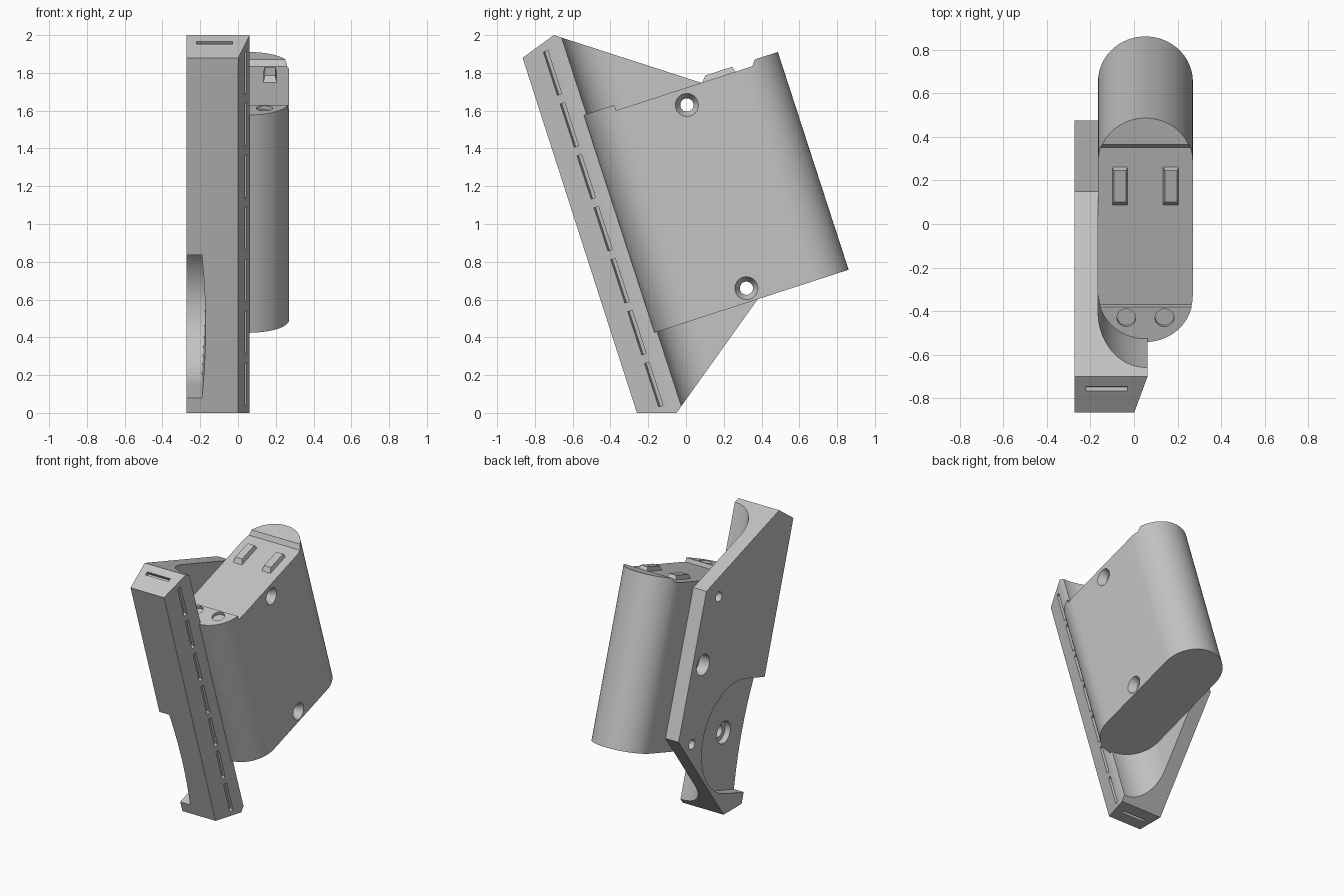
import bpy, bmesh, math
from mathutils import Matrix, Vector

if "Cube" in bpy.data.objects:
    bpy.data.objects.remove(bpy.data.objects["Cube"], do_unlink=True)

# Everything is built upright in (x, w, v), then leaned back about x
TILT = Matrix.Rotation(math.radians(18), 4, 'X')
UNTILT = TILT.inverted()

grey = bpy.data.materials.new("light_grey")
grey.use_nodes = True
grey.diffuse_color = (0.55, 0.55, 0.55, 1)
grey.node_tree.nodes["Principled BSDF"].inputs["Base Color"].default_value = (0.55, 0.55, 0.55, 1)


def add(name, bm):
    bmesh.ops.recalc_face_normals(bm, faces=bm.faces)
    mesh = bpy.data.meshes.new(name)
    bm.to_mesh(mesh)
    bm.free()
    mesh.materials.append(grey)
    ob = bpy.data.objects.new(name, mesh)
    bpy.context.collection.objects.link(ob)
    return ob


def prism(name, pts, axis, a, b):
    """Extrude a 2D outline from a to b along x, w or v."""
    place = {'x': lambda p, t: (t, p[0], p[1]),
             'w': lambda p, t: (p[0], t, p[1]),
             'v': lambda p, t: (p[0], p[1], t)}[axis]
    bm = bmesh.new()
    lo = [bm.verts.new(place(p, a)) for p in pts]
    hi = [bm.verts.new(place(p, b)) for p in pts]
    bm.faces.new(lo)
    bm.faces.new(hi)
    for i in range(len(pts)):
        j = (i + 1) % len(pts)
        bm.faces.new((lo[i], lo[j], hi[j], hi[i]))
    return add(name, bm)


def arc(cx, cy, r, start, end, n=24):
    angles = [math.radians(start + (end - start) * i / n) for i in range(n + 1)]
    return [(cx + r * math.cos(t), cy + r * math.sin(t)) for t in angles]


def rod(w, v, r1, r2, x1, x2):
    """Round cutter along x, optionally tapered."""
    bm = bmesh.new()
    m = Matrix.Translation(((x1 + x2) / 2, w, v)) @ Matrix.Rotation(math.pi / 2, 4, 'Y')
    bmesh.ops.create_cone(bm, cap_ends=True, segments=40, radius1=r1, radius2=r2,
                          depth=x2 - x1, matrix=m)
    return add("cutter", bm)


def block(center, size, rot=Matrix()):
    bm = bmesh.new()
    bmesh.ops.create_cube(bm, size=1, matrix=Matrix.Translation(center) @ rot @ Matrix.Diagonal((*size, 1)))
    return add("cutter", bm)


def boolean(ob, cutter, op='DIFFERENCE'):
    mod = ob.modifiers.new("cut", 'BOOLEAN')
    mod.object, mod.operation, mod.solver = cutter, op, 'EXACT'
    mesh = bpy.data.meshes.new_from_object(ob.evaluated_get(bpy.context.evaluated_depsgraph_get()))
    ob.modifiers.clear()
    ob.data = mesh
    bpy.data.objects.remove(cutter, do_unlink=True)


def finish(ob):
    ob.data.transform(TILT)
    ob.data.shade_smooth()
    ob.data.set_sharp_from_angle(angle=math.radians(28))


CX, R = 0.0525, 0.2175          # pack centre and end radius
W0, W1 = -0.028, 1.053          # pack front and back
SCREWS = [(0.508, 1.549), (0.508, 0.529)]

# Mounting frame: side outline in world y, z
outline = [(-0.865, 1.88), (-0.70, 2.0), (0.15, 1.725), (0.475, 0.735), (-0.05, 0), (-0.26, 0)]
local = [UNTILT @ Vector((0, y, z)) for y, z in outline]
frame = prism("mounting_frame", [(p.y, p.z) for p in local], 'x', -0.272, 0.062)

# Rounded pocket that holds the pack
pocket = [(0.4, -0.012)] + arc(CX, R - 0.012, R, 270, 180) + [(-0.165, 1.5), (0.4, 1.5)]
boolean(frame, prism("cutter", pocket, 'v', -1, 3))

# Slanted front corner carrying the slots
boolean(frame, prism("cutter", [(-0.0313, -0.346), (0.062, -0.048), (0.3, -0.048), (0.3, -0.346)], 'v', -1, 3))

# U shaped side recess with a gently bowed floor
RC = (-0.02, 0.56)
recess = prism("cutter", [(-0.6, RC[1] - 0.398)] + arc(*RC, 0.398, -90, 90, 40) + [(-0.6, RC[1] + 0.398)],
               'x', -0.5, -0.1)
floor = arc(-4.172, RC[1], 4, -8, 8, 32)
boolean(recess, prism("cutter", [(-0.7, floor[0][1])] + floor + [(-0.7, floor[-1][1])], 'w', -1, 1), 'INTERSECT')
boolean(frame, recess)
boolean(frame, rod(*RC, 0.08, 0.08, -0.3, -0.13))
boolean(frame, rod(*RC, 0.045, 0.045, -0.3, -0.09))

# Side bore and screw holes
boolean(frame, rod(0.55, 1.08, 0.075, 0.075, -0.4, -0.19))
for w, v in SCREWS:
    boolean(frame, rod(w, v, 0.035, 0.035, -0.5, 0.3))

# Row of slots on the slanted corner
lean = Matrix.Rotation(-math.atan2(0.062, 0.198), 4, 'Z')
for i in range(7):
    boolean(frame, block((0.041, -0.116, 0.196 + 0.289 * i), (0.06, 0.026, 0.24), lean))

# Slots on the top and bottom ends
for y, z, angle in ((-0.757, 1.96, math.atan2(0.12, 0.165)), (-0.155, 0, 0)):
    rot = UNTILT @ Matrix.Rotation(angle, 4, 'X')
    boolean(frame, block(UNTILT @ Vector((-0.125, y, z)), (0.19, 0.024, 0.06), rot))
finish(frame)

# Pack with round front and back
stadium = arc(CX, W0 + R, R, 180, 360, 40) + arc(CX, W1 - R, R, 0, 180, 40)
pack = prism("pack", stadium, 'v', 0.455, 1.667)

# Lowered middle of the pack top
boolean(pack, prism("cutter", [(0.143, 1.637), (0.9, 1.637), (0.945, 1.69), (0.14, 1.69)], 'x', -1, 1))

# Contact wells at the front of the pack top
for side in (-1, 1):
    boolean(pack, prism("cutter", arc(CX + side * 0.0875, 0.089, 0.043, 0, 351, 39), 'v', 1.645, 1.8))

# Countersunk screw holes through the pack
for w, v in SCREWS:
    boolean(pack, rod(w, v, 0.035, 0.035, -0.5, 0.5))
    boolean(pack, rod(w, v, 0.034, 0.062, 0.22, 0.272))
finish(pack)

# Latch rails on the pack top, narrowed at their crest
for side, label in ((-1, "right"), (1, "left")):
    mid = CX + side * 0.117
    rail = prism(label + "_latch_rail", [(0.617, 1.63), (0.649, 1.667), (0.799, 1.667), (0.808, 1.63)],
                 'x', mid - 0.037, mid + 0.037)
    for vert in rail.data.vertices:
        if vert.co.z > 1.65:
            vert.co.x = mid + (vert.co.x - mid) * 0.75
    finish(rail)
